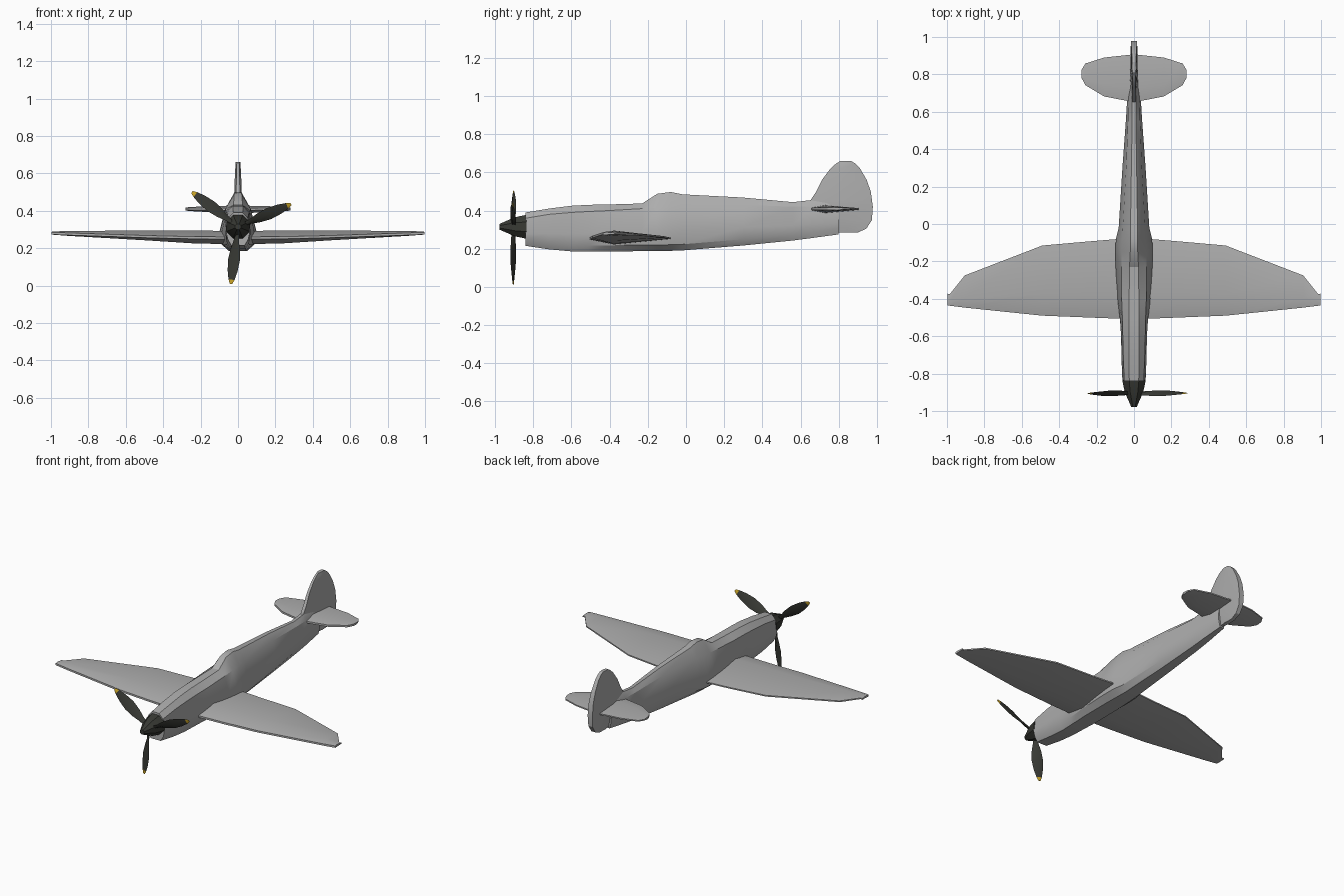
import bpy, bmesh, math
from mathutils import Matrix, Vector


def material(name, c):
    m = bpy.data.materials.new(name)
    m.diffuse_color = (*c, 1)
    return m


GREY = material("airframe grey", (0.42, 0.42, 0.42))
DARK = material("propeller dark", (0.04, 0.042, 0.035))
YELLOW = material("tip yellow", (0.6, 0.38, 0.02))


def loft(name, rings, mats, angle=28, tip_rule=None):
    """Skin a list of equal-length closed rings and cap both ends."""
    bm = bmesh.new()
    vr = [[bm.verts.new(p) for p in r] for r in rings]
    n = len(vr[0])
    for i, (a, b) in enumerate(zip(vr, vr[1:])):
        for k in range(n):
            f = bm.faces.new((a[k], a[(k + 1) % n], b[(k + 1) % n], b[k]))
            if tip_rule is not None and i >= tip_rule:
                f.material_index = 1
    bm.faces.new(vr[0])
    end = bm.faces.new(vr[-1])
    if tip_rule is not None:
        end.material_index = 1
    bmesh.ops.recalc_face_normals(bm, faces=bm.faces)
    me = bpy.data.meshes.new(name)
    bm.to_mesh(me)
    bm.free()
    for m in mats:
        me.materials.append(m)
    ob = bpy.data.objects.new(name, me)
    bpy.context.collection.objects.link(ob)
    bpy.ops.object.select_all(action='DESELECT')
    ob.select_set(True)
    bpy.context.view_layer.objects.active = ob
    bpy.ops.object.shade_smooth_by_angle(angle=math.radians(angle))
    return ob


# Fuselage: y, bottom z, shoulder z, top z, half widths bottom / side / shoulder / top
body = [(-0.84, 0.215, 0.36, 0.39, 0.035, 0.062, 0.052, 0.025),
        (-0.72, 0.197, 0.38, 0.41, 0.040, 0.067, 0.057, 0.028),
        (-0.60, 0.186, 0.39, 0.425, 0.042, 0.069, 0.060, 0.028),
        (-0.51, 0.186, 0.395, 0.43, 0.045, 0.075, 0.062, 0.027),
        (-0.40, 0.186, 0.40, 0.432, 0.050, 0.088, 0.066, 0.026),
        (-0.23, 0.187, 0.41, 0.437, 0.050, 0.098, 0.068, 0.024),
        (-0.15, 0.188, 0.415, 0.488, 0.048, 0.099, 0.066, 0.020),
        (-0.08, 0.189, 0.42, 0.497, 0.045, 0.097, 0.063, 0.020),
        (-0.02, 0.191, 0.425, 0.485, 0.042, 0.082, 0.060, 0.019),
        (0.30, 0.217, 0.43, 0.468, 0.032, 0.062, 0.042, 0.014),
        (0.56, 0.243, 0.42, 0.444, 0.025, 0.043, 0.032, 0.010),
        (0.66, 0.256, 0.42, 0.455, 0.022, 0.037, 0.030, 0.010),
        (0.80, 0.275, 0.41, 0.455, 0.014, 0.026, 0.022, 0.008)]
rings = []
for y, zb, zs, zt, wb, w, ws, wt in body:
    half = [(wb, zb), (w * 0.88, zb + 0.032), (w, zb + 0.45 * (zs - zb)), (ws, zs), (wt, zt)]
    rings.append([(x, y, z) for x, z in half] + [(-x, y, z) for x, z in reversed(half)])
loft("fuselage", rings, [GREY])


def surface(name, stations):
    """Aerofoil sections mirrored in x: x, leading y, trailing y, bottom z, mid z, top z."""
    rs = []
    for s, side in [(s, -1) for s in reversed(stations)] + [(s, 1) for s in stations]:
        x, a, b, zb, zm, zt = s
        q = a + 0.3 * (b - a)
        rs.append([(side * x, a, zm + 0.006), (side * x, q, zt), (side * x, b, zm + 0.004),
                   (side * x, b, zm - 0.004), (side * x, q, zb), (side * x, a, zm - 0.006)])
    return loft(name, rs, [GREY])


surface("wing", [(0.06, -0.507, -0.078, 0.222, 0.255, 0.293),
                 (0.24, -0.500, -0.093, 0.226, 0.256, 0.294),
                 (0.49, -0.490, -0.115, 0.242, 0.262, 0.295),
                 (0.905, -0.447, -0.275, 0.266, 0.276, 0.292),
                 (0.985, -0.437, -0.375, 0.272, 0.279, 0.290),
                 (0.998, -0.434, -0.372, 0.273, 0.279, 0.287)])
surface("tailplane", [(0.02, 0.655, 0.905, 0.387, 0.408, 0.428),
                      (0.16, 0.682, 0.890, 0.393, 0.410, 0.425),
                      (0.26, 0.742, 0.858, 0.399, 0.410, 0.420),
                      (0.28, 0.780, 0.825, 0.402, 0.410, 0.417)])

# Fin and rudder: z, front y, rear y, half thickness
fin = [(0.285, 0.80, 0.90, 0.014), (0.305, 0.78, 0.945, 0.017), (0.35, 0.72, 0.974, 0.019),
       (0.42, 0.64, 0.979, 0.021), (0.45, 0.65, 0.975, 0.021), (0.50, 0.683, 0.968, 0.020),
       (0.56, 0.712, 0.947, 0.018), (0.62, 0.757, 0.912, 0.015), (0.645, 0.785, 0.889, 0.014),
       (0.660, 0.81, 0.865, 0.012)]
rings = []
for z, a, b, w in fin:
    q = a + 0.4 * (b - a)
    half = [(w * 0.5, a), (w, q), (w * 0.8, b)]
    rings.append([(x, y, z) for x, y in half] + [(-x, y, z) for x, y in reversed(half)])
loft("tail_fin", rings, [GREY])

# Spinner: tapered eight-sided cone
HUB = Vector((0, -0.905, 0.315))
loft("spinner", [[(r * math.cos(k * math.pi / 4 + 0.39), y, HUB.z + r * math.sin(k * math.pi / 4 + 0.39))
                  for k in range(8)]
                 for y, r in [(-0.835, 0.068), (-0.90, 0.053), (-0.95, 0.029), (-0.978, 0.016)]], [DARK])

# Propeller blades: radius, half width, twist; last span is the yellow tip
blade = [(0.02, 0.012, 50), (0.07, 0.017, 42), (0.12, 0.029, 32), (0.18, 0.035, 25),
         (0.24, 0.028, 20), (0.285, 0.017, 17), (0.308, 0.007, 15)]
for i in range(3):
    turn = Matrix.Rotation(-math.radians(23 + 120 * i), 3, 'Y')
    rings = []
    for r, w, t in blade:
        rot = Matrix.Rotation(math.radians(t), 3, 'X')
        th = 0.009 * (1 - r / 0.4)
        sec = [(w, 0), (0, th), (-w, 0), (0, -th)]
        rings.append([HUB + turn @ (rot @ Vector((0, b, a)) + Vector((r, 0, 0))) for a, b in sec])
    loft(f"propeller_blade_{i + 1}", rings, [DARK, YELLOW], 40, tip_rule=5)
